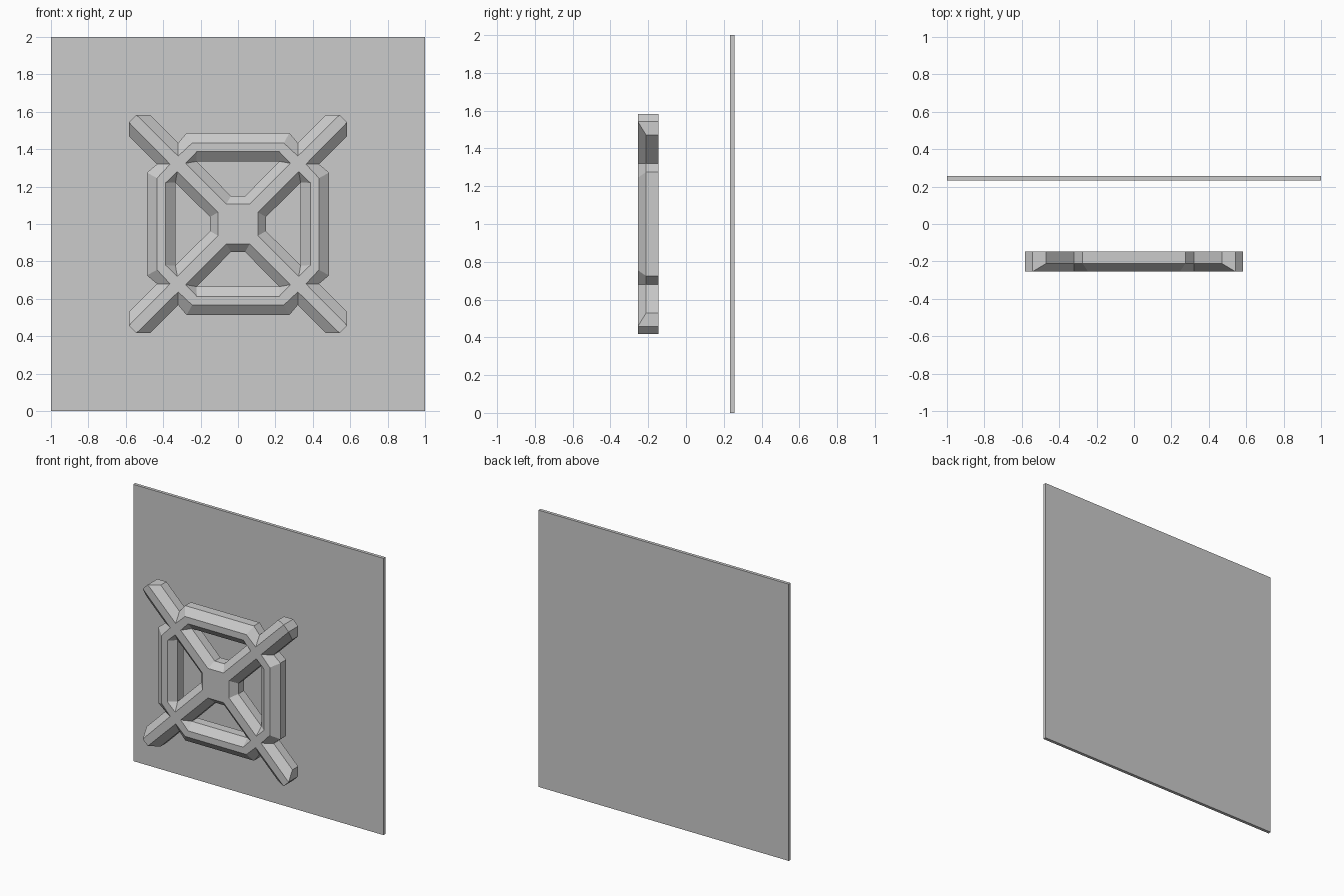
import bpy, bmesh
from mathutils import Vector, Matrix
from math import pi

if "Cube" in bpy.data.objects:
    bpy.data.objects.remove(bpy.data.objects["Cube"])

# Thin square back panel
bpy.ops.mesh.primitive_cube_add(size=1, location=(0, 0.244, 1))
panel = bpy.context.object
panel.name = "back_panel"
panel.scale = (2, 0.023, 2)
bpy.ops.object.transform_apply(location=False, rotation=False, scale=True)

# Left half of one quarter of the cross-and-ring frame, as (x, height above centre):
# 0 tip, 1 arm side, 2 notch, 3 bar outer, 4 hole corner, 5 bar inner, 6 hub corner
FLAT = [(-.543, .583), (-.543, .583), (-.32, .363), (-.245, .433),
        (-.28, .324), (-.22, .387), (-.062, .107)]
BASE = [(-.543, .583), (-.47, .583), (-.32, .433), (-.275, .487),
        (-.222, .335), (-.222, .335), (-.038, .15)]
LAYERS = [(FLAT, -.255), (BASE, -.211), (BASE, -.146)]

bm = bmesh.new()


def add_sector(profile, y, turn):
    rot = Matrix.Rotation(turn * pi / 2, 3, 'Y')
    pts = profile + [(-x, z) for x, z in profile]
    return [bm.verts.new(rot @ Vector((x, y, z)) + Vector((0, 0, 1))) for x, z in pts]


def bridge(a, b):
    for i in range(len(a)):
        j = (i + 1) % len(a)
        bm.faces.new((a[i], a[j], b[j], b[i]))


OUTER = [0, 1, 2, 3, 10, 9, 8, 7]
HOLE = [4, 5, 12, 11, 13, 6]
BAR = [2, 3, 10, 9, 11, 12, 5, 4]
CROSS = [0, 1, 2, 4, 6, 13, 11, 9, 8, 7]

layers = [[add_sector(p, y, t) for t in range(4)] for p, y in LAYERS]

# Bevel and straight walls, around the outside and inside the four holes
for a, b in zip(layers, layers[1:]):
    bridge([s[i] for s in a for i in OUTER], [s[i] for s in b for i in OUTER])
    for sa, sb in zip(a, b):
        bridge([sa[i] for i in HOLE], [sb[i] for i in HOLE])

# Front and back caps: four bars and one cross
for layer in (layers[0], layers[-1]):
    for s in layer:
        bm.faces.new([s[i] for i in BAR])
    bm.faces.new([s[i] for s in layer for i in CROSS])

bmesh.ops.remove_doubles(bm, verts=bm.verts, dist=1e-4)
bmesh.ops.recalc_face_normals(bm, faces=bm.faces)
mesh = bpy.data.meshes.new("cross_frame")
bm.to_mesh(mesh)
bm.free()
frame = bpy.data.objects.new("cross_frame", mesh)
bpy.context.collection.objects.link(frame)
